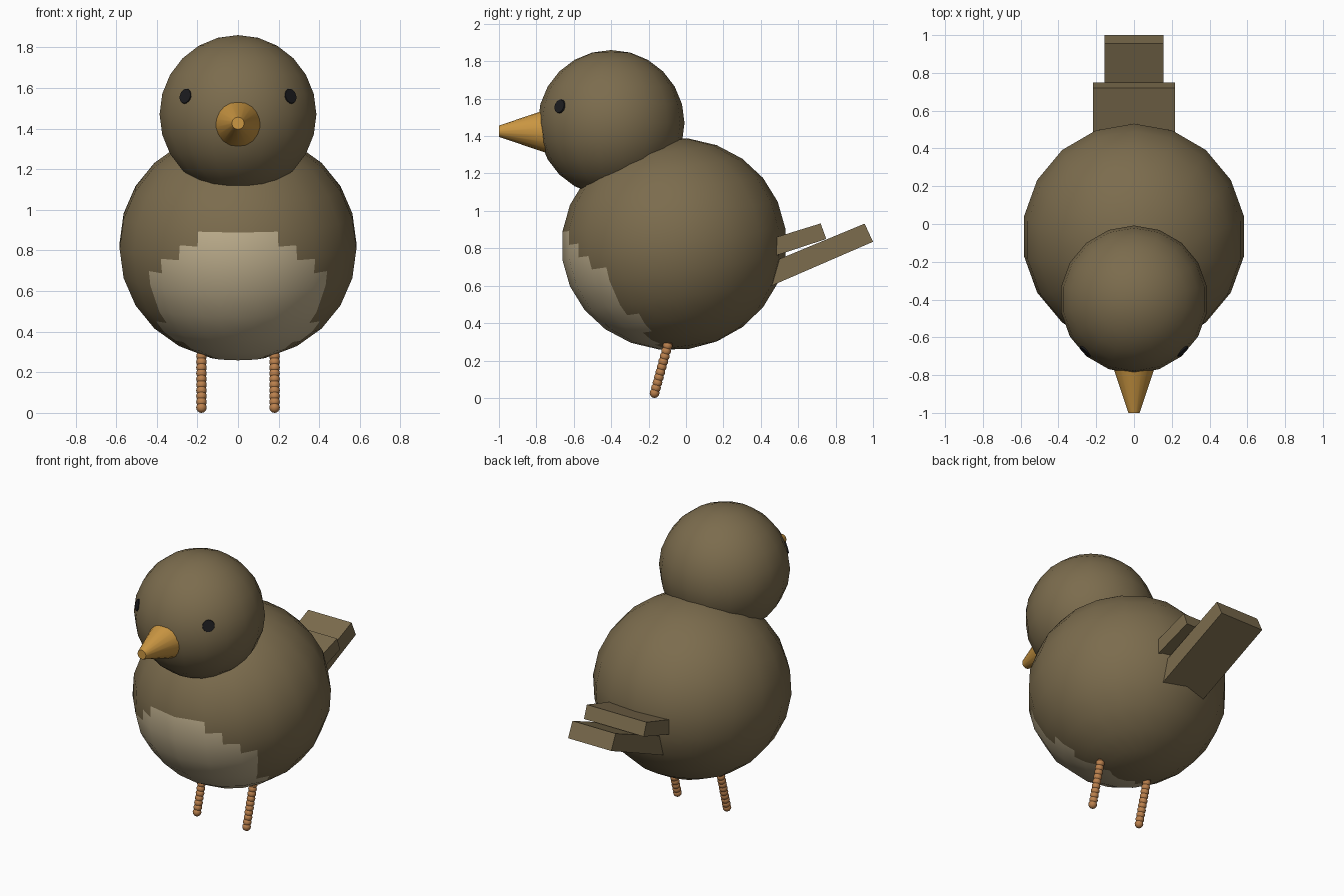
import bpy, bmesh
from math import radians, cos
from mathutils import Matrix, Vector

if "Cube" in bpy.data.objects:
    bpy.data.objects.remove(bpy.data.objects["Cube"])


def material(name, rgb):
    mat = bpy.data.materials.new(name)
    mat.use_nodes = True
    mat.diffuse_color = (*rgb, 1)
    mat.node_tree.nodes["Principled BSDF"].inputs["Base Color"].default_value = (*rgb, 1)
    return mat


feather = material("brown_feather", (0.2, 0.15, 0.075))
belly = material("cream_belly", (0.52, 0.43, 0.27))
horn = material("golden_beak", (0.6, 0.31, 0.055))
skin = material("orange_leg", (0.5, 0.22, 0.075))
black = material("eye_black", (0.012, 0.012, 0.014))


def finish(name, bm, mats, smooth=True):
    mesh = bpy.data.meshes.new(name)
    bm.to_mesh(mesh)
    bm.free()
    for mat in mats:
        mesh.materials.append(mat)
    obj = bpy.data.objects.new(name, mesh)
    bpy.context.collection.objects.link(obj)
    if smooth:
        bpy.ops.object.select_all(action="DESELECT")
        obj.select_set(True)
        bpy.context.view_layer.objects.active = obj
        bpy.ops.object.shade_smooth_by_angle(angle=radians(40))
    return obj


def ball(center, radii, tilt=0):
    bm = bmesh.new()
    place = (Matrix.Translation(center) @ Matrix.Rotation(radians(tilt), 4, "X")
             @ Matrix.Diagonal((*radii, 1)))
    bmesh.ops.create_uvsphere(bm, u_segments=18, v_segments=12, radius=1, matrix=place)
    return bm


# Body with a stepped pale cap on its lower front
center = Vector((0, -0.065, 0.823))
bm = ball(center, (0.592, 0.602, 0.567), 8)
bmesh.ops.subdivide_edges(bm, edges=bm.edges[:], cuts=1, use_grid_fill=True)
cap_axis = Vector((0, -0.79, -0.61)).normalized()
for face in bm.faces:
    out = (face.calc_center_median() - center).normalized()
    face.material_index = int(out.dot(cap_axis) > cos(radians(46)))
finish("body", bm, [feather, belly])

# Head
head_center = Vector((0, -0.4, 1.47))
finish("head", ball(head_center, (0.392, 0.392, 0.39)), [feather])

# Beak: blunt cone pointing forward
bm = bmesh.new()
bmesh.ops.create_cone(bm, cap_ends=True, segments=18, radius1=0.115, radius2=0.03, depth=0.25,
                      matrix=Matrix.Translation((0, -0.875, 1.426))
                      @ Matrix.Rotation(radians(90), 4, "X"))
finish("beak", bm, [horn])

# Eyes: thin discs lying on the head
for side, label in ((1, "left"), (-1, "right")):
    out = Vector((side * 0.26, -0.277, 0.09)).normalized()
    bm = bmesh.new()
    bmesh.ops.create_cone(bm, cap_ends=True, segments=16, radius1=0.038, radius2=0.036,
                          depth=0.009, matrix=Matrix.Translation(head_center + out * 0.387)
                          @ out.to_track_quat("Z", "Y").to_matrix().to_4x4())
    finish(label + "_eye", bm, [black])


# Tail slabs: side outline extruded across the width
def slab(name, outline, half_width):
    bm = bmesh.new()
    face = bm.faces.new([bm.verts.new((-half_width, y, z)) for y, z in outline])
    new = bmesh.ops.extrude_face_region(bm, geom=[face])["geom"]
    moved = [v for v in new if isinstance(v, bmesh.types.BMVert)]
    bmesh.ops.translate(bm, verts=moved, vec=(2 * half_width, 0, 0))
    bmesh.ops.recalc_face_normals(bm, faces=bm.faces[:])
    finish(name, bm, [feather], smooth=False)


slab("upper_tail", [(0.4, 0.735), (0.75, 0.85), (0.72, 0.933), (0.37, 0.825)], 0.217)
slab("lower_tail", [(0.4, 0.575), (1.0, 0.835), (0.955, 0.932), (0.36, 0.685)], 0.157)

# Legs: beaded rods leaning back up into the body
foot, hip = Vector((0, -0.168, 0.026)), Vector((0, -0.083, 0.335))
beads = 12
for side, label in ((1, "left"), (-1, "right")):
    bm = bmesh.new()
    for i in range(beads):
        spot = foot.lerp(hip, i / (beads - 1)) + Vector((side * 0.18, 0, 0))
        bmesh.ops.create_uvsphere(bm, u_segments=12, v_segments=8, radius=0.026,
                                  matrix=Matrix.Translation(spot))
    finish(label + "_leg", bm, [skin])
